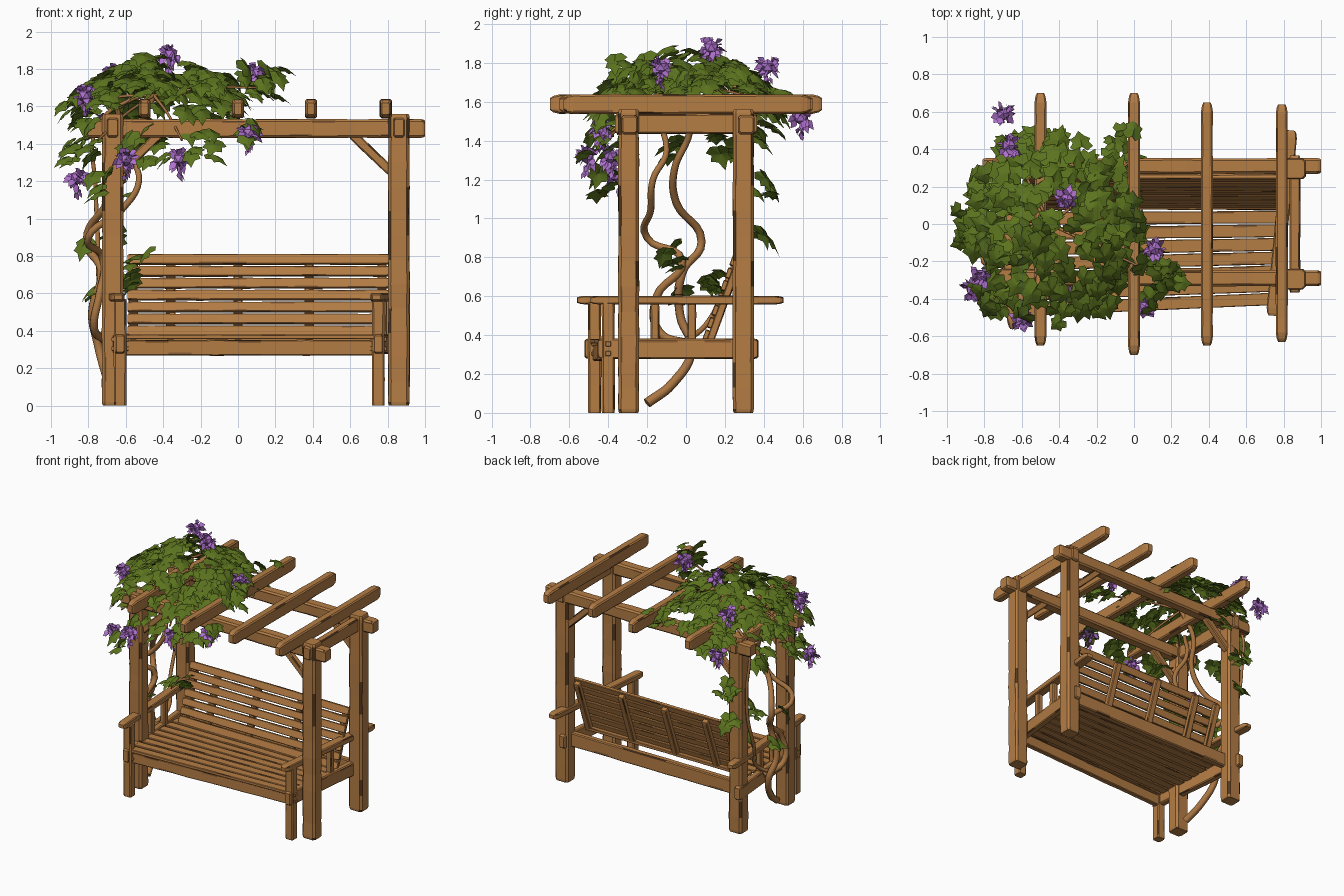
import bpy, bmesh, math, random
from mathutils import Vector as V

random.seed(11)
R = random.uniform
cube = bpy.data.objects.get("Cube")
if cube:
    bpy.data.objects.remove(cube)


def material(name, rgb):
    m = bpy.data.materials.new(name)
    m.use_nodes = True
    m.diffuse_color = (*rgb, 1)
    m.node_tree.nodes["Principled BSDF"].inputs["Base Color"].default_value = (*rgb, 1)
    return m


WOOD = material("warm wood", (0.46, 0.205, 0.059))
DARK = material("dark wood grain", (0.09, 0.04, 0.013))
WORN = material("weathered wood", (0.25, 0.11, 0.035))
STEM = material("vine bark", (0.40, 0.18, 0.055))
LEAF = material("leaf green", (0.105, 0.172, 0.013))
PURPLE = material("blossom purple", (0.43, 0.165, 0.61))


def finish(name, bm, mats):
    mesh = bpy.data.meshes.new(name)
    bm.to_mesh(mesh)
    bm.free()
    for m in mats:
        mesh.materials.append(m)
    ob = bpy.data.objects.new(name, mesh)
    bpy.context.collection.objects.link(ob)
    return ob


def beam(name, a, b, w, h, up=(0, 0, 1), taper=0.82, end=0.02, grain=0.14):
    """Hewn timber from a to b: chamfered section, rounded ends, worn streaks along the edges."""
    a, b = V(a), V(b)
    d = (b - a).normalized()
    side = d.cross(V(up)).normalized()
    upv = side.cross(d)
    length = (b - a).length
    n = max(3, int(length / 0.12))
    e = min(end, length * 0.1)
    ends = [(0, taper), (e * 0.35, 1 - (1 - taper) * 0.4), (e, 1)]
    stops = ends + [(length * i / n, R(0.95, 1.03)) for i in range(1, n)]
    stops += [(length - s, k) for s, k in ends[::-1]]
    c = min(w, h) * 0.14
    x, y = w / 2, h / 2
    section = []
    for sx, sy in ((1, 1), (-1, 1), (-1, -1), (1, -1)):
        corner = [(x, y * 0.6), (x, y - c), (x - c, y), (x * 0.6, y)]
        section += [(u * sx, v * sy) for u, v in corner[::sx * sy]]
    bm = bmesh.new()
    rings = [[bm.verts.new(a + d * s + (side * u + upv * v) * k) for u, v in section] for s, k in stops]
    for p, q in zip(rings, rings[1:]):
        for j in range(16):
            f = bm.faces.new((p[j], p[j - 1], q[j - 1], q[j]))
            if j % 4 and random.random() < grain:
                f.material_index = 1 if j % 4 == 2 else 2
    bm.faces.new(rings[0])
    bm.faces.new(rings[-1][::-1])
    bmesh.ops.recalc_face_normals(bm, faces=bm.faces)
    return finish(name, bm, (WOOD, DARK, WORN))


# Pergola frame
XL, XR, Y = -0.67, 0.86, 0.295
Y_UP = (0, 1, 0)
for sx, x in (("right", XL), ("left", XR)):
    for sy, y in (("front", -Y), ("back", Y)):
        beam(f"{sx}_{sy}_post", (x, y, 0), (x, y, 1.56), 0.115, 0.108, Y_UP, 0.9)
    beam(f"{sx}_tie_beam", (x, -0.365, 1.487), (x, 0.365, 1.487), 0.06, 0.105)
for sy, y in (("front", -0.29), ("back", 0.31)):
    beam(f"{sy}_long_beam", (-0.81, y, 1.482), (1.0, y, 1.482), 0.085, 0.10)
    for sx, x, k in (("right", XL, 1), ("left", XR, -1)):
        beam(f"{sy}_{sx}_brace", (x + k * 0.04, y, 1.25), (x + k * 0.25, y, 1.45), 0.05, 0.05)
for i, (x, y0, y1) in enumerate(((-0.5, -0.65, 0.7), (0, -0.7, 0.7),
                                 (0.39, -0.65, 0.65), (0.79, -0.63, 0.64))):
    beam(f"rafter_{i + 1}", (x, y0, 1.588), (x, y1, 1.588), 0.064, 0.10, taper=0.6, end=0.05)

# Bench legs, arms and rails on each end
for sx, x, yf, xb, ya in (("right", -0.63, -0.47, -0.71, 0.46), ("left", 0.75, -0.40, 0.84, 0.5)):
    beam(f"{sx}_front_leg", (x, yf, 0), (x, yf, 0.57), 0.068, 0.068, Y_UP, 0.95)
    beam(f"{sx}_armrest", (x - 0.01, yf - 0.09, 0.58), (xb, ya, 0.58), 0.07, 0.044, taper=0.6, end=0.04)
    beam(f"{sx}_seat_rail", (x, yf - 0.05, 0.33), (xb, 0.37, 0.33), 0.05, 0.105)
    for i, y in enumerate((-0.16, 0.03)):
        xs = x + (xb - x) * (y - yf) / (ya - yf)
        beam(f"{sx}_arm_spindle_{i + 1}", (xs, y, 0.36), (xs, y, 0.57), 0.045, 0.045, Y_UP)
    for i, z in enumerate((0.305, 0.355)):
        beam(f"{sx}_rail_peg_{i + 1}", (x - 0.045, yf, z), (x + 0.045, yf, z), 0.03, 0.025)

# Seat
beam("front_apron", (-0.62, -0.46, 0.31), (0.74, -0.39, 0.31), 0.04, 0.085)
beam("back_seat_beam", (XL, Y - 0.02, 0.33), (XR, Y - 0.02, 0.33), 0.05, 0.11)
SLATS = 8
for i in range(SLATS):
    t = i / (SLATS - 1)
    beam(f"seat_slat_{i + 1}", (-0.64, -0.46 + 0.57 * t, 0.368),
         (0.76 + 0.04 * t, -0.40 + 0.51 * t, 0.368), 0.068, 0.024)

# Reclined backrest
low, high = V((0, 0.09, 0.36)), V((0, 0.25, 0.80))
lean = (high - low).normalized()
for i, x in enumerate((-0.56, -0.36, 0.0, 0.38, 0.77)):
    o = V((x, 0.03, 0))
    beam(f"back_stile_{i + 1}", low + o, high + o - lean * 0.02, 0.05, 0.04, Y_UP)
for i in range(7):
    p = low + (high - low) * (0.09 + 0.145 * i)
    beam(f"back_slat_{i + 1}", p + V((-0.59, 0, 0)), p + V((0.81, 0, 0)), 0.024, 0.056, lean)


# Climbing stems
def stem(name, pts, radius):
    cu = bpy.data.curves.new(name, "CURVE")
    cu.dimensions = "3D"
    cu.bevel_depth = radius
    cu.bevel_resolution = 2
    cu.resolution_u = 6
    cu.use_fill_caps = True
    sp = cu.splines.new("BEZIER")
    sp.bezier_points.add(len(pts) - 1)
    for i, (bp, p) in enumerate(zip(sp.bezier_points, pts)):
        bp.co = p
        bp.handle_left_type = bp.handle_right_type = "AUTO"
        bp.radius = 1 - 0.35 * i / (len(pts) - 1)
    cu.materials.append(STEM)
    bpy.context.collection.objects.link(bpy.data.objects.new(name, cu))


stem("main_vine", [(-0.66, -0.2, 0.05), (-0.70, -0.07, 0.15), (-0.75, 0.03, 0.33), (-0.78, -0.03, 0.5),
                   (-0.73, -0.02, 0.72), (-0.81, 0.08, 0.88), (-0.70, -0.05, 1.08), (-0.6, -0.06, 1.25),
                   (-0.55, 0.02, 1.45), (-0.45, 0, 1.66)], 0.026)
stem("second_vine", [(-0.71, 0.03, 0.35), (-0.77, -0.14, 0.42), (-0.74, -0.15, 0.6), (-0.72, -0.02, 0.78),
                     (-0.80, -0.2, 0.9), (-0.62, -0.18, 1.05), (-0.53, -0.17, 1.2), (-0.58, -0.1, 1.35),
                     (-0.65, -0.2, 1.6)], 0.023)
stem("third_vine", [(-0.74, -0.02, 0.36), (-0.69, 0.1, 0.45), (-0.74, 0.2, 0.65), (-0.75, 0.29, 0.9),
                    (-0.76, 0.32, 1.15), (-0.75, 0.3, 1.5), (-0.5, 0.25, 1.68)], 0.015)
for i, end in enumerate(((0.12, -0.27, 1.70), (0, 0.35, 1.62), (-0.85, 0, 1.6), (-0.65, 0.4, 1.58),
                         (-0.3, -0.43, 1.42), (-0.75, -0.4, 1.42))):
    a, b = V((-0.45, 0, 1.66)), V(end)
    stem(f"canopy_stem_{i + 1}", [a, a.lerp(b, 0.5) + V((0, 0, 0.02)), b], 0.009)

# Foliage: five-lobed folded leaves
HALF_LEAF = [(-0.16, 0.24), (0.08, 0.52), (0.3, 0.36), (0.52, 0.46), (0.66, 0.2)]
OUTLINE = [(0, 0)] + HALF_LEAF + [(1, 0)] + [(u, -v) for u, v in HALF_LEAF[::-1]]


def leaf(bm, pos, heading, droop, size):
    d = V((math.cos(heading) * math.cos(droop), math.sin(heading) * math.cos(droop), -math.sin(droop)))
    s = d.cross(V((R(-0.3, 0.3), R(-0.3, 0.3), 1))).normalized()
    n = s.cross(d)

    def point(u, v):
        return bm.verts.new(pos + size * (d * (u - 0.4) + s * v + n * (0.05 - 0.45 * u * u - 0.35 * abs(v))))
    mid = point(0.4, 0)
    rim = [point(u, v) for u, v in OUTLINE]
    for p, q in zip(rim, rim[1:] + rim[:1]):
        bm.faces.new((mid, q, p))


bm = bmesh.new()
for i in range(195):
    r, t = math.sqrt(random.random()), R(0, math.tau)
    pos = V((-0.44 + 0.48 * r * math.cos(t), 0.50 * r * math.sin(t), 0))
    lumps = 0.035 * math.sin(13 * pos.x + 1) * math.cos(11 * pos.y)
    pos.z = 1.60 + 0.28 * (1 - r ** 3) + lumps - R(0, 0.2) * (1 - 0.6 * r) + 0.12 * max(0, pos.x + 0.3)
    leaf(bm, pos, t + R(-1.1, 1.1), R(-0.2, 0.45) + 0.15 * r, R(0.10, 0.145))
CLUSTERS = [((0.14, -0.27, 1.75), 0.1, 11), ((0.22, -0.28, 1.77), 0.05, 4), ((0.1, -0.44, 1.45), 0.06, 4),
            ((-0.9, -0.08, 1.36), 0.07, 7), ((-0.02, 0, 1.72), 0.07, 5),
            ((-0.82, 0.22, 1.38), 0.08, 5), ((-0.5, -0.43, 1.42), 0.12, 10), ((-0.2, -0.42, 1.40), 0.09, 7),
            ((-0.72, -0.40, 1.2), 0.07, 5), ((-0.5, 0.42, 1.45), 0.1, 8), ((-0.08, 0.42, 1.6), 0.09, 8),
            ((-0.65, 0.4, 1.16), 0.06, 6), ((-0.68, 0.4, 0.93), 0.05, 3), ((-0.55, -0.08, 0.77), 0.06, 4),
            ((-0.6, 0.12, 0.69), 0.06, 5), ((-0.8, -0.1, 0.86), 0.04, 2), ((-0.77, 0, 0.6), 0.04, 2),
            ((-0.82, -0.38, 1.5), 0.06, 4), ((-0.9, 0.05, 1.57), 0.06, 5)]
for centre, spread, count in CLUSTERS:
    for i in range(count):
        off = V((R(-1, 1), R(-1, 1), R(-0.9, 0.9))) * spread
        out = math.atan2(centre[1], centre[0] + 0.45)
        leaf(bm, V(centre) + off, out + R(-0.9, 0.9), R(0.0, 0.8), R(0.09, 0.13))
finish("leaves", bm, (LEAF,))

# Blossoms: a solid heart with broad pointed petals and a hanging tail
bm = bmesh.new()


def petal(base, d, length, width):
    s = d.cross(V((R(-1, 1), R(-1, 1), R(-1, 1)))).normalized() * width
    bend = V((0, 0, -0.2 * length))
    tip = bm.verts.new(base + d * length + bend)
    l, r = (bm.verts.new(base + d * length * 0.55 + k * s) for k in (1, -1))
    root = bm.verts.new(base)
    bm.faces.new((root, l, tip, r))


for x, y, z in ((-0.36, 0.13, 1.88), (0.11, -0.13, 1.78), (0.06, -0.44, 1.46), (-0.82, -0.28, 1.66),
                (-0.70, 0.59, 1.52), (-0.60, -0.51, 1.32), (-0.31, -0.39, 1.32), (-0.86, -0.35, 1.22),
                (-0.67, 0.42, 1.78)):
    c = V((x, y, z))
    heart = bmesh.ops.create_icosphere(bm, subdivisions=1, radius=0.04)["verts"]
    bmesh.ops.translate(bm, vec=c, verts=heart)
    for i in range(24):
        d = V((R(-1, 1), R(-1, 1), R(-0.9, 1))).normalized()
        petal(c + d * 0.018, d, R(0.045, 0.07), 0.022)
    for i in range(9):
        d = V((R(-1, 1), R(-1, 1), -1.1)).normalized()
        petal(c + V((R(-0.01, 0.01), R(-0.01, 0.01), -0.03 - 0.007 * i)), d, R(0.03, 0.042), 0.014)
finish("blossoms", bm, (PURPLE,))
